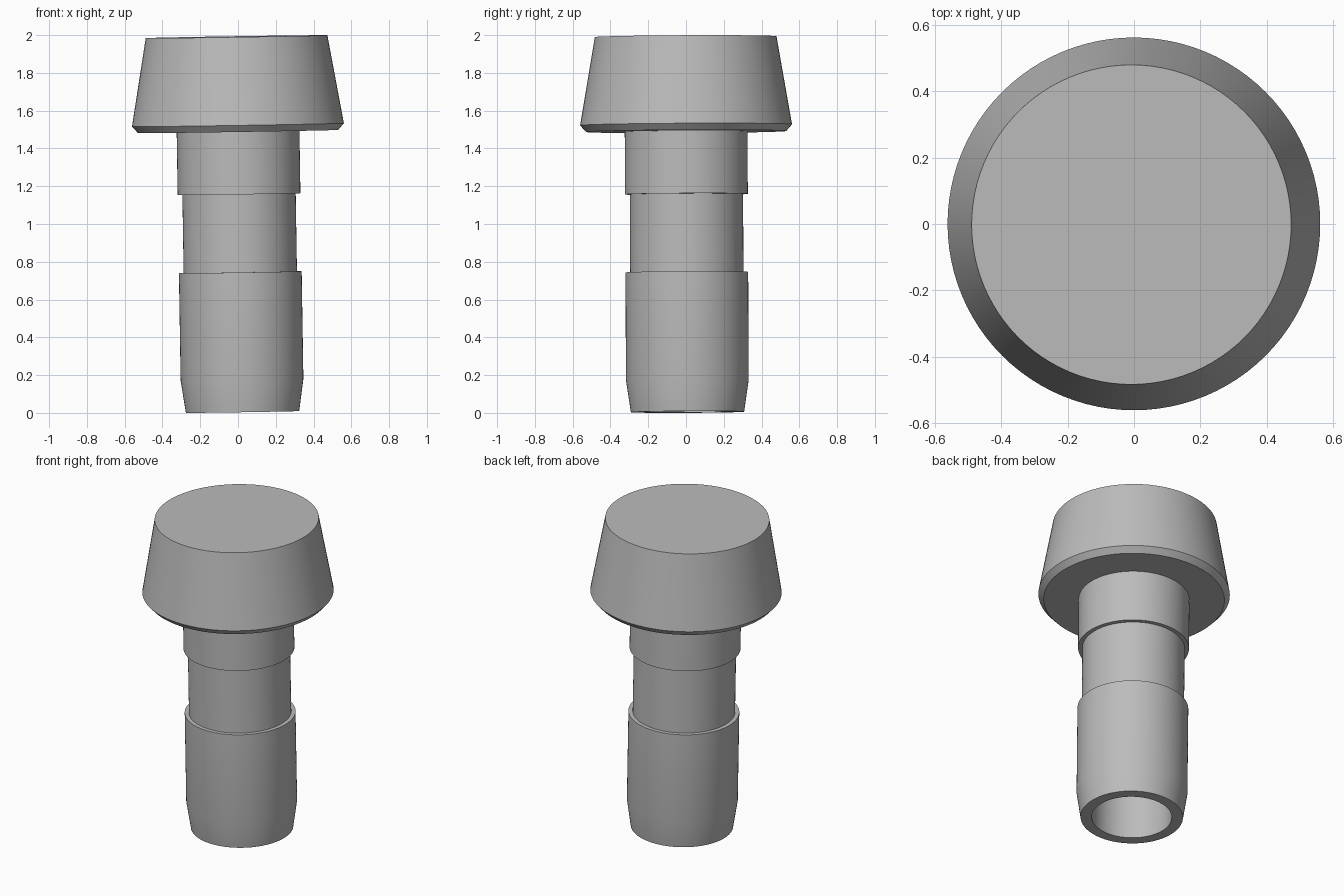
import bpy, bmesh
from math import cos, sin, tau, radians

cube = bpy.data.objects.get("Cube")
if cube:
    bpy.data.objects.remove(cube)

SEGMENTS = 96
COLOUR = (0.5, 0.5, 0.5, 1)

grey = bpy.data.materials.new("plain grey")
grey.use_nodes = True
grey.diffuse_color = COLOUR
grey.node_tree.nodes["Principled BSDF"].inputs["Base Color"].default_value = COLOUR


def lathe(name, profile):
    """Turn (radius, height) points round the axis; radius 0 closes an end."""
    bm = bmesh.new()
    rings = []
    for r, z in profile:
        count = SEGMENTS if r else 1
        rings.append([bm.verts.new((r * cos(tau * i / count), r * sin(tau * i / count), z))
                      for i in range(count)])
    for a, b in zip(rings, rings[1:]):
        if len(a) == 1 or len(b) == 1:
            bm.faces.new(b if len(a) == 1 else a)
            continue
        for i in range(SEGMENTS):
            j = (i + 1) % SEGMENTS
            bm.faces.new((a[i], a[j], b[j], b[i]))
    # Drop the unused centre points of flat end discs
    for v in [v for v in bm.verts if not v.link_faces]:
        bm.verts.remove(v)
    bmesh.ops.recalc_face_normals(bm, faces=bm.faces)
    mesh = bpy.data.meshes.new(name)
    bm.to_mesh(mesh)
    bm.free()
    mesh.materials.append(grey)
    obj = bpy.data.objects.new(name, mesh)
    bpy.context.collection.objects.link(obj)
    # The whole plug leans very slightly
    obj.location = (0.024, 0.008, 0.005)
    obj.rotation_euler = (0.005, -0.016, 0)
    mesh.shade_smooth()
    mesh.set_sharp_from_angle(angle=radians(30))
    return obj


# Hollow stem: tapered sleeve, narrow neck, upper collar, then the bore
lathe("stem", [
    (0.215, 1.485), (0.235, 0.3), (0.235, 0),
    (0.3, 0), (0.325, 0.17), (0.325, 0.74),
    (0.3, 0.74), (0.3, 1.153),
    (0.325, 1.153), (0.325, 1.485), (0.215, 1.485),
])

# Tapered cap with a chamfered lower rim
lathe("cap", [
    (0, 1.485), (0.53, 1.485), (0.561, 1.52), (0.481, 1.987), (0, 1.987),
])
